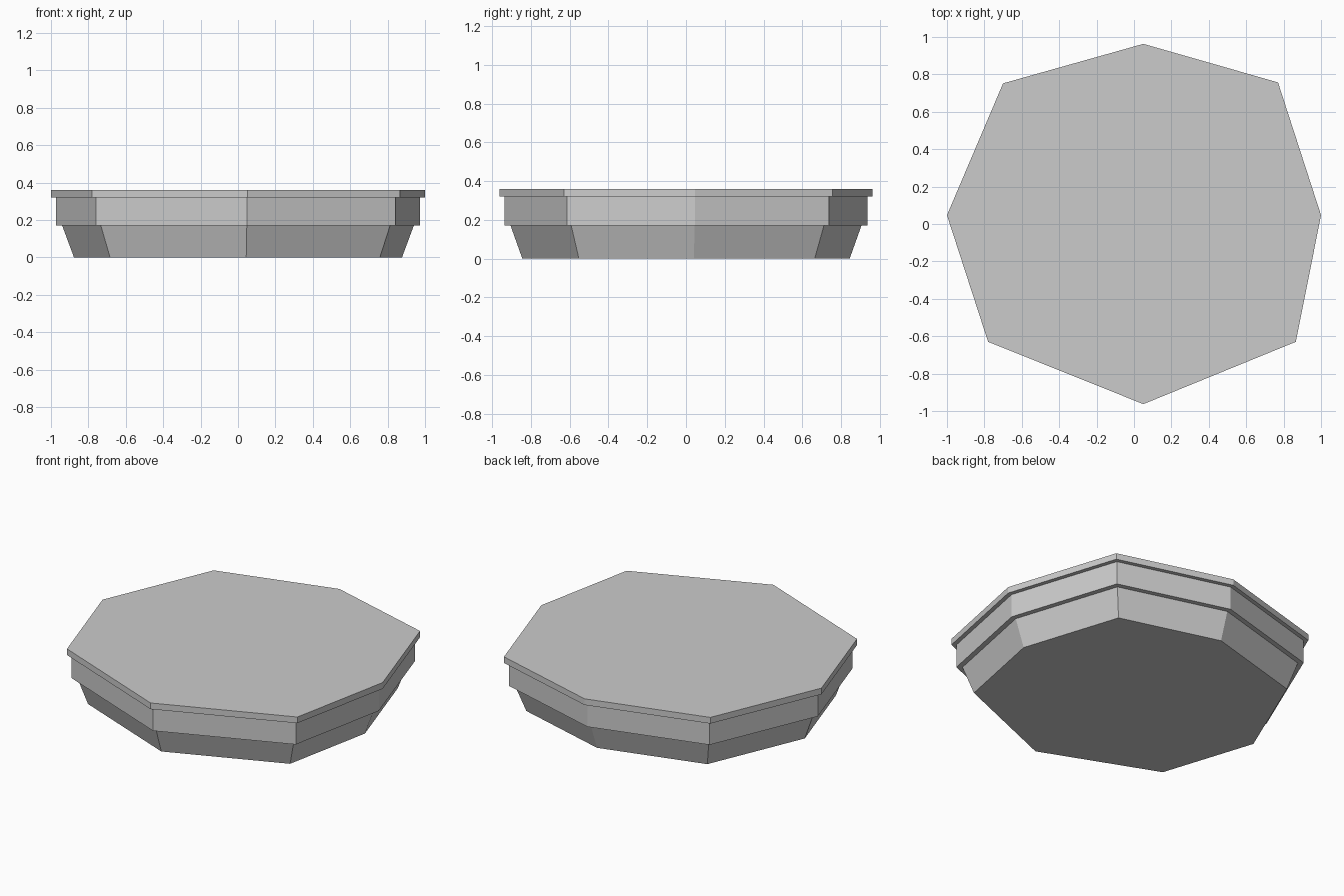
import bpy

if "Cube" in bpy.data.objects:
    bpy.data.objects.remove(bpy.data.objects["Cube"])

# Irregular eight-sided outline shared by every layer
OUTLINE = [(0.05, 0.963), (-0.70, 0.752), (-1.0, 0.047), (-0.78, -0.63),
           (0.05, -0.963), (0.865, -0.63), (1.0, 0.047), (0.77, 0.757)]


def layer(name, z0, z1, s0, s1):
    """Closed prism between two scaled copies of the outline."""
    n = len(OUTLINE)
    verts = [(x * s, y * s, z) for z, s in ((z0, s0), (z1, s1)) for x, y in OUTLINE]
    faces = [(i, (i + 1) % n, n + (i + 1) % n, n + i) for i in range(n)]
    faces += [tuple(reversed(range(n))), tuple(range(n, 2 * n))]
    mesh = bpy.data.meshes.new(name)
    mesh.from_pydata(verts, [], faces)
    obj = bpy.data.objects.new(name, mesh)
    bpy.context.collection.objects.link(obj)
    return obj


# Tapered foot, straight band, thin overhanging top
layer("tapered_base", 0.0, 0.17, 0.877, 0.94)
layer("middle_band", 0.17, 0.32, 0.973, 0.973)
layer("top_slab", 0.32, 0.36, 1.0, 1.0)
